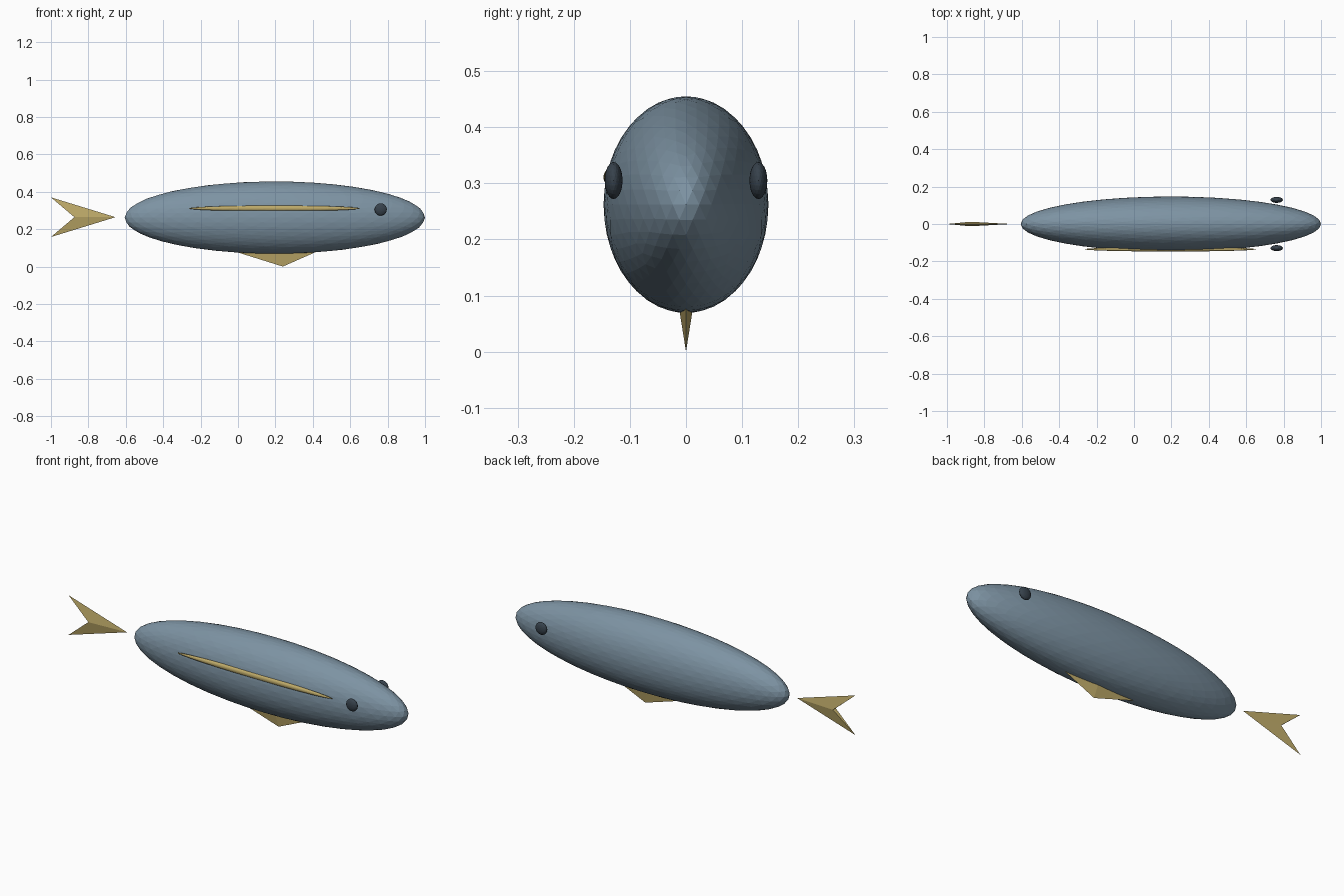
import bpy

cube = bpy.data.objects.get("Cube")
if cube:
    bpy.data.objects.remove(cube, do_unlink=True)


def make_material(name, color):
    mat = bpy.data.materials.new(name)
    mat.use_nodes = True
    rgba = (*color, 1.0)
    mat.diffuse_color = rgba
    mat.node_tree.nodes["Principled BSDF"].inputs["Base Color"].default_value = rgba
    return mat


def ellipsoid(name, center, radii, mat, detail=4):
    """Faceted icosphere stretched to the given radii."""
    bpy.ops.mesh.primitive_ico_sphere_add(subdivisions=detail, radius=1, location=center)
    obj = bpy.context.object
    obj.name = name
    obj.scale = radii
    bpy.ops.object.transform_apply(location=False, rotation=False, scale=True)
    obj.data.materials.append(mat)
    return obj


def fin(name, end_a, end_b, tip, ridge, half_width, mat):
    """Thin fin: two ends and a tip joined to a ridge that has thickness in y.
    All points are given as (x, z)."""
    verts = [(x, 0, z) for x, z in (end_a, tip, end_b)]
    verts += [(ridge[0], side * half_width, ridge[1]) for side in (-1, 1)]
    faces = [(0, 1, 3), (1, 2, 3), (1, 0, 4), (2, 1, 4), (0, 3, 4), (2, 4, 3)]
    mesh = bpy.data.meshes.new(name)
    mesh.from_pydata(verts, [], faces)
    mesh.materials.append(mat)
    obj = bpy.data.objects.new(name, mesh)
    bpy.context.collection.objects.link(obj)
    # Consistent outward normals
    bpy.context.view_layer.objects.active = obj
    bpy.ops.object.mode_set(mode="EDIT")
    bpy.ops.mesh.select_all(action="SELECT")
    bpy.ops.mesh.normals_make_consistent(inside=False)
    bpy.ops.object.mode_set(mode="OBJECT")
    return obj


slate = make_material("slate blue", (0.205, 0.292, 0.366))
gold = make_material("dull gold", (0.515, 0.402, 0.141))
dark = make_material("dark slate", (0.038, 0.054, 0.072))

# Body
ellipsoid("body", (0.197, 0, 0.262), (0.803, 0.147, 0.193), slate)

# Stripe along the right flank
ellipsoid("side_stripe", (0.195, -0.135, 0.311), (0.458, 0.012, 0.015), gold)

# Eyes
for side, label in ((1, "left"), (-1, "right")):
    ellipsoid(f"{label}_eye", (0.763, side * 0.129, 0.305), (0.033, 0.016, 0.033), dark, 3)

# Forked tail and belly fin
fin("tail_fin", (-1, 0.37), (-1, 0.158), (-0.655, 0.264), (-0.875, 0.264), 0.012, gold)
fin("belly_fin", (-0.08, 0.1), (0.467, 0.1), (0.24, 0), (0.22, 0.1), 0.016, gold)
